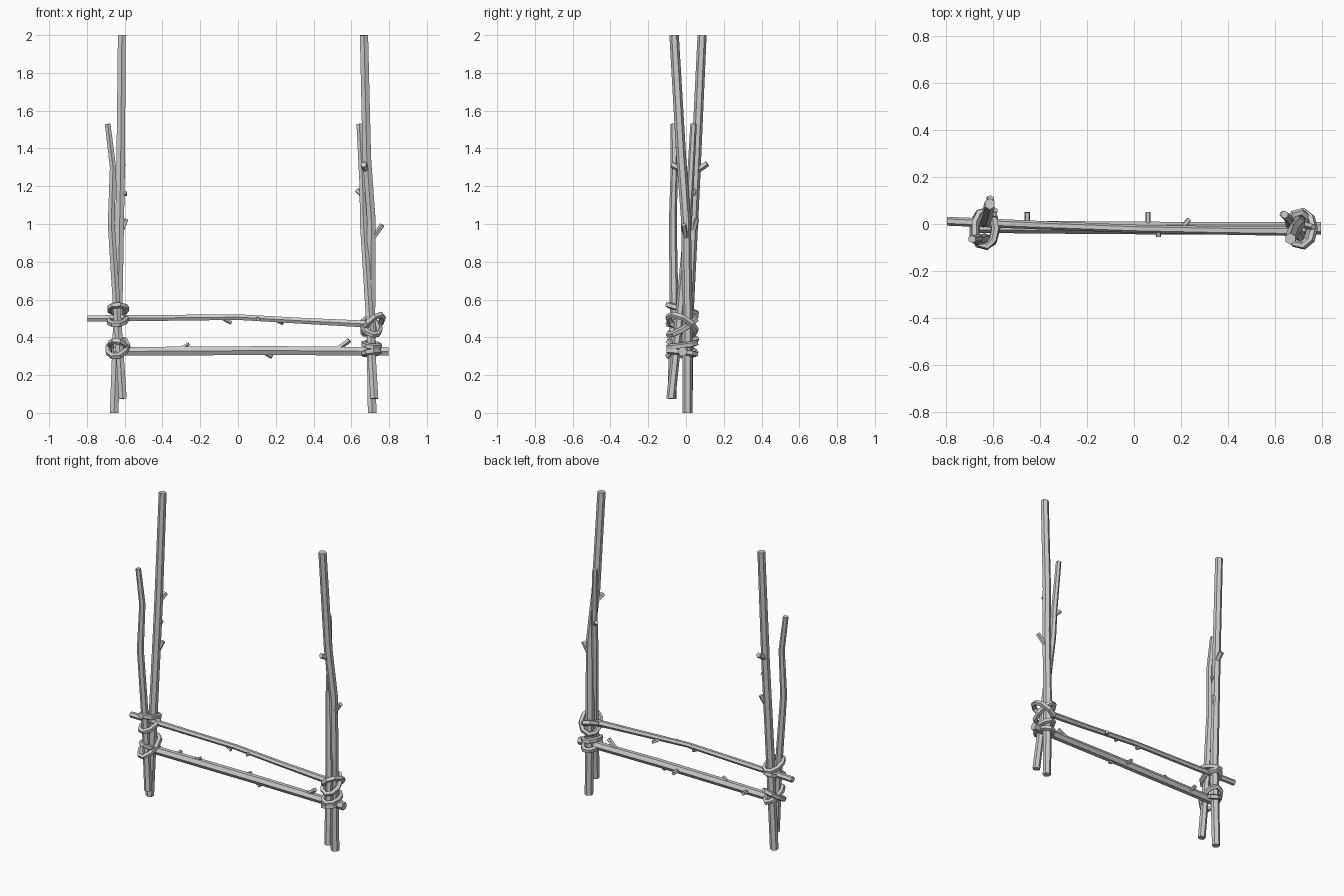
import bpy, bmesh, math
from mathutils import Vector


def tube(name, pts, radii, sides=6, closed=False):
    """Flat-faced tube swept along points, with capped ends unless closed."""
    pts = [Vector(p) for p in pts]
    n = len(pts)
    if not isinstance(radii, (list, tuple)):
        radii = [radii] * n
    centre = sum(pts, Vector()) / n
    bm = bmesh.new()
    rings = []
    for i, p in enumerate(pts):
        if closed:
            t = (pts[(i + 1) % n] - pts[i - 1]).normalized()
            ref = p - centre
        else:
            t = (pts[min(i + 1, n - 1)] - pts[max(i - 1, 0)]).normalized()
            d = pts[-1] - pts[0]
            ref = Vector((0, 0, 1)) if abs(d.z) < 0.7 * d.length else Vector((1, 0, 0))
        a = (ref - t * ref.dot(t)).normalized()
        b = t.cross(a)
        ring = []
        for k in range(sides):
            ang = math.tau * (k + 0.5) / sides
            ring.append(bm.verts.new(p + radii[i] * (a * math.cos(ang) + b * math.sin(ang))))
        rings.append(ring)
    for i in range(n if closed else n - 1):
        r, s = rings[i], rings[(i + 1) % n]
        for k in range(sides):
            j = (k + 1) % sides
            bm.faces.new((r[k], r[j], s[j], s[k]))
    if not closed:
        bm.faces.new(rings[0][::-1])
        bm.faces.new(rings[-1])
    bmesh.ops.recalc_face_normals(bm, faces=bm.faces)
    me = bpy.data.meshes.new(name)
    bm.to_mesh(me)
    bm.free()
    ob = bpy.data.objects.new(name, me)
    bpy.context.collection.objects.link(ob)
    return ob


def lashing(name, c, u, v, r=0.017):
    """Elliptical rope loop with semi-axis vectors u and v."""
    c, u, v = Vector(c), Vector(u), Vector(v)
    pts = [c + u * math.cos(math.tau * i / 9) + v * math.sin(math.tau * i / 9) for i in range(9)]
    tube(name, pts, r, 5, True)


# Tall posts
tube("left_tall_post", [(-.656, .008, 0), (-.635, .015, .55), (-.622, .05, 1.25), (-.615, .085, 2)],
     [.026, .027, .026, .024])
tube("right_tall_post", [(.71, .008, 0), (.703, .008, .5), (.706, .0, 1.02), (.682, -.025, 1.35), (.667, -.063, 2)],
     [.026, .027, .026, .026, .025])

# Short posts
tube("left_short_post", [(-.61, -.075, .075), (-.638, -.062, .5), (-.671, -.07, 1), (-.662, -.062, 1.3), (-.69, -.065, 1.53)],
     [.024, .023, .021, .019, .017])
tube("right_short_post", [(.722, -.08, .075), (.697, -.035, .5), (.664, .01, 1), (.66, .022, 1.2), (.642, .04, 1.53)],
     [.024, .023, .021, .019, .017])

# Rails
tube("upper_rail", [(-.797, .012, .5), (-.4, -.005, .503), (0, -.02, .507), (.35, -.027, .487), (.69, -.03, .47)],
     [.019, .018, .017, .018, .021])
tube("lower_rail", [(-.66, -.012, .325), (-.25, -.015, .328), (.2, -.018, .33), (.797, -.018, .325)],
     [.026, .027, .027, .026])

# Twig stubs: base, tip, radius
stubs = [
    ((-.622, .055, 1.28), (-.612, .112, 1.32), .017),
    ((-.63, .045, 1.16), (-.588, .04, 1.162), .013),
    ((-.625, .035, .94), (-.592, .058, 1.025), .013),
    ((.68, -.02, 1.285), (.665, -.075, 1.315), .017),
    ((.66, .022, 1.15), (.63, .045, 1.18), .013),
    ((.71, .0, .92), (.765, -.012, .995), .014),
    ((-.455, -.012, .325), (-.455, .05, .33), .013),
    ((.06, -.017, .33), (.06, .05, .325), .012),
    ((-.3, -.015, .345), (-.26, -.02, .366), .009),
    ((.15, -.018, .315), (.18, -.025, .297), .012),
    ((.53, -.018, .34), (.59, -.03, .385), .014),
    ((-.08, -.018, .5), (-.035, -.022, .477), .010),
    ((.105, -.022, .5), (.105, -.055, .495), .011),
    ((.2, -.023, .493), (.235, .02, .476), .011),
]
for i, (base, tip, r) in enumerate(stubs):
    tube(f"twig_stub_{i + 1}", [base, tip], r, 5)

# Rope lashings at the four joints: centre, two semi-axes
loops = {
    "upper_left": [((-.635, -.02, .55), (.045, 0, 0), (0, .076, -.022)),
                   ((-.637, -.02, .49), (.045, 0, .005), (0, .074, .022))],
    "lower_left": [((-.637, -.02, .345), (.052, 0, .012), (0, .076, .045)),
                   ((-.635, -.02, .35), (.042, 0, -.01), (0, .072, -.03))],
    "upper_right": [((.715, -.02, .468), (.052, 0, .038), (0, .074, -.035)),
                    ((.705, -.02, .455), (.046, 0, -.015), (0, .072, .04))],
    "lower_right": [((.707, -.02, .36), (.042, 0, -.005), (0, .072, .01)),
                    ((.707, -.02, .318), (.042, 0, .005), (0, .072, -.008))],
}
for joint, items in loops.items():
    for i, (c, u, v) in enumerate(items):
        lashing(f"{joint}_lashing_{i + 1}", c, u, v)
